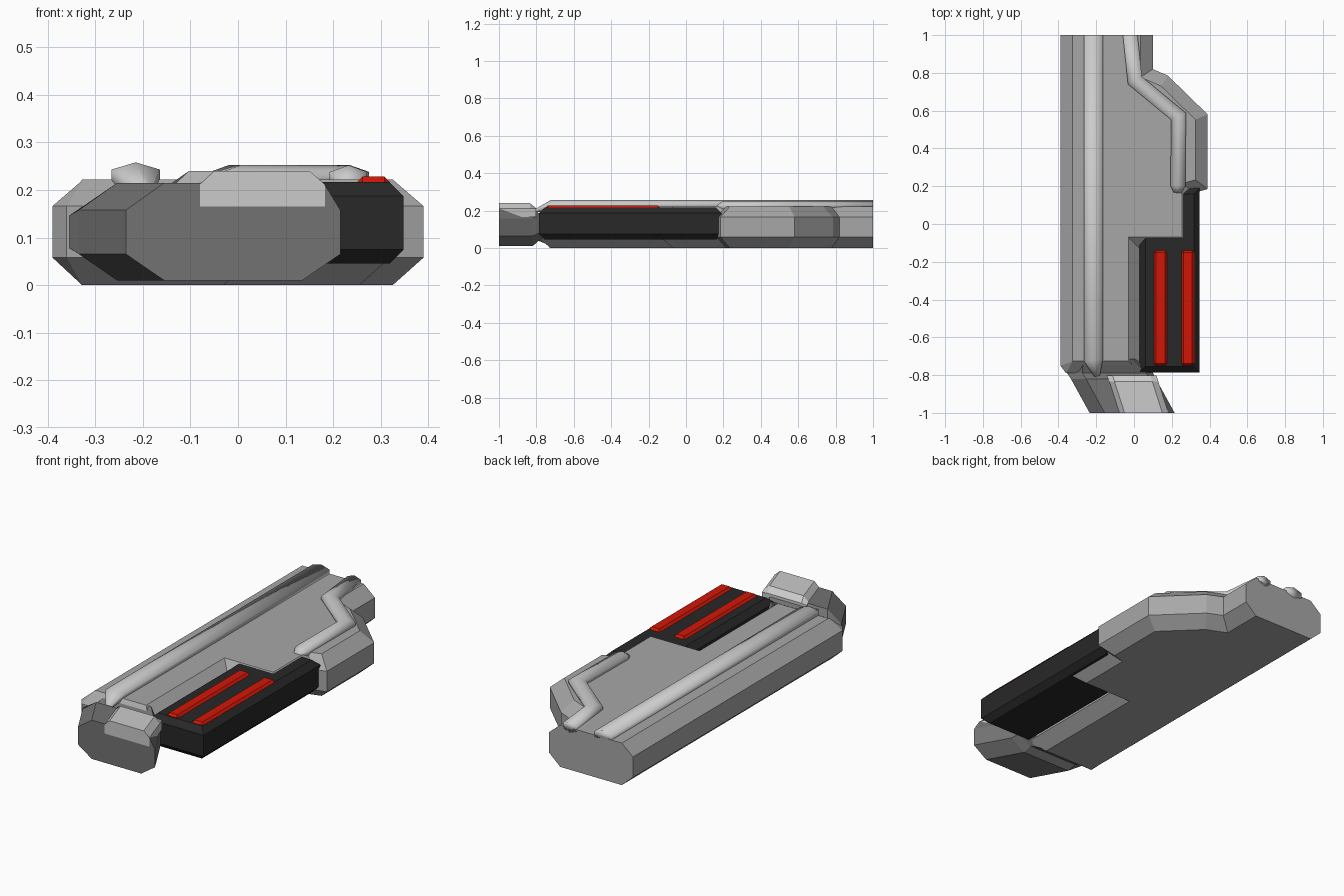
import bpy, bmesh
from mathutils import Vector

if "Cube" in bpy.data.objects:
    bpy.data.objects.remove(bpy.data.objects["Cube"])


def make(name, rings, mat=None, smooth=False):
    """Skin a list of equal-length rings and cap both ends."""
    bm = bmesh.new()
    vs = [[bm.verts.new(p) for p in r] for r in rings]
    n = len(vs[0])
    for a, b in zip(vs, vs[1:]):
        for i in range(n):
            j = (i + 1) % n
            bm.faces.new((a[i], a[j], b[j], b[i]))
    bm.faces.new(vs[0][::-1])
    bm.faces.new(vs[-1])
    bmesh.ops.recalc_face_normals(bm, faces=bm.faces)
    me = bpy.data.meshes.new(name)
    bm.to_mesh(me)
    bm.free()
    ob = bpy.data.objects.new(name, me)
    bpy.context.collection.objects.link(ob)
    if mat:
        me.materials.append(mat)
    if smooth:
        me.shade_smooth()
    return ob


def material(name, rgb):
    m = bpy.data.materials.new(name)
    m.diffuse_color = (*rgb, 1)
    m.use_nodes = True
    m.node_tree.nodes["Principled BSDF"].inputs["Base Color"].default_value = m.diffuse_color
    return m


def inset(pts, d, flat_edge):
    """Offset a counter-clockwise outline inwards, keeping one edge in place."""
    pts = [Vector(p) for p in pts]
    n, lines = len(pts), []
    for i in range(n):
        a, b = pts[i], pts[(i + 1) % n]
        t = (b - a).normalized()
        off = Vector((-t.y, t.x)) * (0 if i == flat_edge else d)
        lines.append((a + off, t))
    out = []
    for i in range(n):
        (p, t), (q, s) = lines[i - 1], lines[i]
        k = (q - p).cross(s) / t.cross(s)
        out.append(p + t * k)
    return out


def block(name, x0, x1, y0, y1, z0, z1, d, mat, lengthwise=False):
    """Box with chamfered edges; lengthwise chamfers only the edges along y."""
    ob = make(name, [[(x0, y0, z), (x1, y0, z), (x1, y1, z), (x0, y1, z)] for z in (z0, z1)], mat)
    bm = bmesh.new()
    bm.from_mesh(ob.data)
    edges = [e for e in bm.edges
             if not lengthwise or abs(e.verts[0].co.z - e.verts[1].co.z) < 1e-4]
    bmesh.ops.bevel(bm, geom=edges, offset=d, segments=1, affect='EDGES')
    bm.to_mesh(ob.data)
    bm.free()
    return ob


def pipe(name, path, w, h, mat):
    """Hexagonal tube; path points are x, y, z, scale."""
    pts = [Vector(p[:3]) for p in path]
    rings = []
    for i, p in enumerate(pts):
        if i == 0:
            side = Vector((1, 0, 0))
        else:
            t0 = (pts[i] - pts[i - 1]).normalized()
            t1 = (pts[i + 1] - pts[i]).normalized() if i + 1 < len(pts) else t0
            t = (t0 + t1).normalized()
            side = Vector((-t.y, t.x, 0)).normalized() / max(t.dot(t0), 0.5)
            if side.x < 0:
                side = -side
        s = path[i][3]
        rings.append([p + side * (u * w * s) + Vector((0, 0, v * h * s)) for u, v in
                      ((0, 1), (1, .5), (1, -.5), (0, -1), (-1, -.5), (-1, .5))])
    return make(name, rings, mat, smooth=True)


black = material("black", (0.021, 0.021, 0.021))
red = material("red", (0.64, 0.008, 0.002))
mid_grey = material("mid_grey", (0.39, 0.39, 0.39))
dark_grey = material("dark_grey", (0.17, 0.17, 0.17))
light_grey = material("light_grey", (0.66, 0.66, 0.66))

# Main body: outline with chamfered top and bottom rims, flat back
outline = [(-.39, 1), (-.39, -.75), (-.36, -.79), (.035, -.79), (.035, -.135), (.32, -.135),
           (.32, .165), (.39, .185), (.39, .58), (.18, .785), (.10, .82), (.10, 1)]
inner = inset(outline, .065, len(outline) - 1)
make("main_body", [[(p[0], p[1], z) for p in o] for o, z in
                   ((inner, 0), (outline, .058), (outline, .166), (inner, .222))], mid_grey)

# Slanted front block, necked where it meets the body, flaring over the body's front chamfer
section = [(-.235, .065), (-.155, .01), (.135, .01), (.215, .065),
           (.215, .158), (.18, .215), (-.155, .215), (-.235, .158)]
rings = []
for y, left, right, sz in ((-1, -.235, .215, 1), (-.82, -.334, .116, 1),
                           (-.788, -.355, .10, .72), (-.715, -.33, .02, 1.02)):
    rings.append([(left + (x + .235) / .45 * (right - left), y, .113 + (z - .113) * sz)
                  for x, z in section])
make("front_block", rings, dark_grey)

# Raised cap on the front block
cap = [(-.08, .165), (.182, .165), (.182, .212), (.15, .24), (-.05, .24), (-.08, .212)]
rings = []
for y, top in ((-1.001, .24), (-.835, .24), (-.803, .215)):
    shift = -.32 * (y + 1)
    rings.append([(x + shift, y, min(z, top)) for x, z in cap])
make("front_cap", rings, light_grey)

# Black side block and its red strips
block("side_block", .03, .348, -.785, .19, .045, .217, .03, black, lengthwise=True)
for i, x in enumerate((.14, .285)):
    block("red_strip_%d" % (i + 1), x - .034, x + .034, -.75, -.14, .2, .228, .011, red)

# Surface pipes
pipe("long_pipe", [(-.215, 1, .228, 1), (-.215, -.72, .228, 1), (-.195, -.805, .2, .3)],
     .05, .03, light_grey)
pipe("bent_pipe", [(-.02, 1, .224, 1), (.005, .76, .224, 1), (.236, .57, .224, 1),
                   (.232, .2, .224, 1), (.23, .165, .215, .5)], .039, .028, light_grey)
